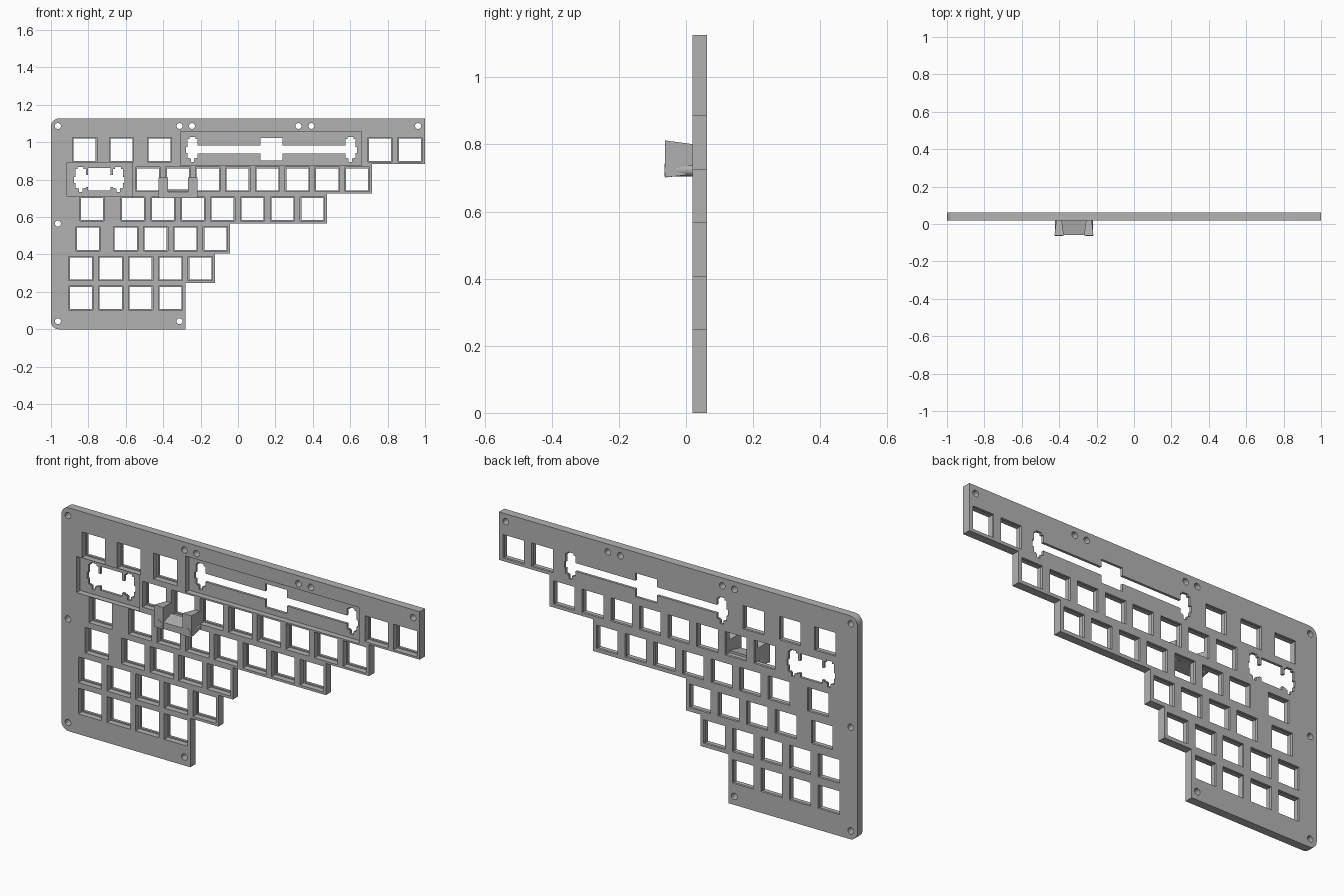
import bpy, bmesh, math
from mathutils import Matrix

cube = bpy.data.objects.get("Cube")
if cube:
    bpy.data.objects.remove(cube, do_unlink=True)

grey = bpy.data.materials.new("plain grey")
grey.use_nodes = True
colour = (0.45, 0.45, 0.45, 1)
grey.diffuse_color = colour
grey.node_tree.nodes["Principled BSDF"].inputs["Base Color"].default_value = colour

FRONT, LEDGE, BACK = 0.02, 0.049, 0.062
PITCH = 0.1597


def finish(name, bm):
    bmesh.ops.recalc_face_normals(bm, faces=bm.faces)
    mesh = bpy.data.meshes.new(name)
    bm.to_mesh(mesh)
    bm.free()
    mesh.materials.append(grey)
    obj = bpy.data.objects.new(name, mesh)
    bpy.context.collection.objects.link(obj)
    return obj


def box(bm, x0, x1, z0, z1, y0, y1):
    size = Matrix.Diagonal((x1 - x0, y1 - y0, z1 - z0, 1))
    mid = Matrix.Translation(((x0 + x1) / 2, (y0 + y1) / 2, (z0 + z1) / 2))
    bmesh.ops.create_cube(bm, size=1, matrix=mid @ size)


def rod(bm, x, z, r, y0, y1):
    mat = Matrix.Translation((x, (y0 + y1) / 2, z)) @ Matrix.Rotation(math.pi / 2, 4, 'X')
    bmesh.ops.create_cone(bm, cap_ends=True, segments=24, radius1=r, radius2=r,
                          depth=y1 - y0, matrix=mat)


def loft(bm, front, back):
    """Solid between two outlines of (x, y, z) points."""
    a = [bm.verts.new(p) for p in front]
    b = [bm.verts.new(p) for p in back]
    bm.faces.new(a)
    bm.faces.new(b[::-1])
    for i in range(len(a)):
        j = (i + 1) % len(a)
        bm.faces.new((a[i], b[i], b[j], a[j]))


def cut(target, bm, name):
    cutter = finish(name, bm)
    cutter.hide_render = True
    mod = target.modifiers.new(name, 'BOOLEAN')
    mod.operation, mod.solver, mod.use_self = 'DIFFERENCE', 'EXACT', True
    mod.object = cutter
    bpy.context.view_layer.objects.active = target
    bpy.ops.object.modifier_apply(modifier=name)
    bpy.data.objects.remove(cutter, do_unlink=True)


# Stepped plate with two rounded corners on its right edge
outline = [(-0.28, 0), (-0.28, 0.247), (-0.123, 0.247), (-0.123, 0.405),
           (-0.043, 0.405), (-0.043, 0.566), (0.476, 0.566), (0.476, 0.726),
           (0.717, 0.726), (0.717, 0.885), (1, 0.885), (1, 1.127)]
R = 0.043
for cz, start in ((1.127 - R, 90), (R, 180)):
    for i in range(9):
        a = math.radians(start + i * 90 / 8)
        outline.append((R - 1 + R * math.cos(a), cz + R * math.sin(a)))
bm = bmesh.new()
loft(bm, [(x, FRONT, z) for x, z in outline], [(x, BACK, z) for x, z in outline])
plate = finish("key_plate", bm)

# Key openings: each row is a height and runs of (first centre, count)
rows = [(0.96, [(-0.82, 1), (-0.623, 1), (-0.42, 1), (0.759, 2)]),
        (0.802, [(-0.481, 8)]),
        (0.643, [(-0.781, 1), (-0.561, 7)]),
        (0.484, [(-0.802, 1), (-0.6, 4)]),
        (0.325, [(-0.84, 5)]),
        (0.167, [(-0.84, 4)])]
keys = [(x + i * PITCH, z) for z, runs in rows for x, n in runs for i in range(n)]

# Wider front pockets, and the two shallow stabiliser pockets
bm = bmesh.new()
for x, z in keys:
    box(bm, x - 0.065, x + 0.065, z - 0.065, z + 0.065, -0.1, LEDGE)
box(bm, -0.307, 0.66, 0.875, 1.058, -0.1, LEDGE)
box(bm, -0.915, -0.565, 0.711, 0.893, -0.1, LEDGE)
cut(plate, bm, "pocket_cutter")

# Through openings and screw holes
bm = bmesh.new()
for x, z in keys:
    box(bm, x - 0.059, x + 0.059, z - 0.059, z + 0.059, -0.1, 0.2)
for x, z in [(-0.963, 1.087), (-0.313, 1.087), (-0.246, 1.087), (0.323, 1.087),
             (0.393, 1.087), (0.963, 1.087), (-0.963, 0.565), (-0.963, 0.043),
             (-0.313, 0.043)]:
    rod(bm, x, z, 0.016, -0.1, 0.2)
cut(plate, bm, "hole_cutter")

# Stabiliser openings: square, joining slot and a notched foot at each end
bm = bmesh.new()
for cx, cz, reach, low, high in ((0.179, 0.962, 0.422, -0.021, 0.021),
                                 (-0.741, 0.802, 0.1, -0.041, 0.022)):
    box(bm, cx - 0.06, cx + 0.06, cz - 0.06, cz + 0.06, -0.1, 0.2)
    box(bm, cx - reach, cx + reach, cz + low, cz + high, -0.11, 0.21)
    for side in (-1, 1):
        x = cx + side * reach
        box(bm, x - 0.027, x + 0.027, cz - 0.046, cz + 0.056, -0.12, 0.22)
        box(bm, x - 0.016, x + 0.016, cz - 0.05, cz + 0.066, -0.13, 0.23)
        box(bm, x - 0.009, x + 0.009, cz - 0.068, cz, -0.14, 0.24)
        box(bm, x + side * 0.01, x + side * 0.035, cz - 0.02, cz + 0.012, -0.15, 0.25)
cut(plate, bm, "stabiliser_cutter")

# Flared bracket on the front: two arms, a cross bar and two pins
CX, TIP = -0.321, -0.062
bm = bmesh.new()
for s in (-1, 1):
    front = [(CX + s * u, TIP, z) for u, z in
             ((0.104, 0.702), (0.104, 0.812), (0.054, 0.812), (0.054, 0.702))]
    back = [(CX + s * u, FRONT, z) for u, z in
            ((0.095, 0.711), (0.095, 0.801), (0.065, 0.801), (0.065, 0.711))]
    loft(bm, front, back)
finish("bracket_arms", bm)

bm = bmesh.new()
loft(bm, [(CX + u, TIP + 0.004, z) for u, z in
          ((-0.06, 0.702), (0.06, 0.702), (0.06, 0.735), (-0.06, 0.735))],
     [(CX + u, FRONT, z) for u, z in
      ((-0.07, 0.711), (0.07, 0.711), (0.07, 0.748), (-0.07, 0.748))])
finish("bracket_bar", bm)

bm = bmesh.new()
for s in (-1, 1):
    rod(bm, CX + s * 0.081, 0.724, 0.02, TIP - 0.002, FRONT)
pins = finish("bracket_pins", bm)

# Keep sharp edges while rounding holes and pins
for obj in (plate, pins):
    bpy.ops.object.select_all(action='DESELECT')
    obj.select_set(True)
    bpy.context.view_layer.objects.active = obj
    bpy.ops.object.shade_smooth_by_angle(angle=math.radians(30))
